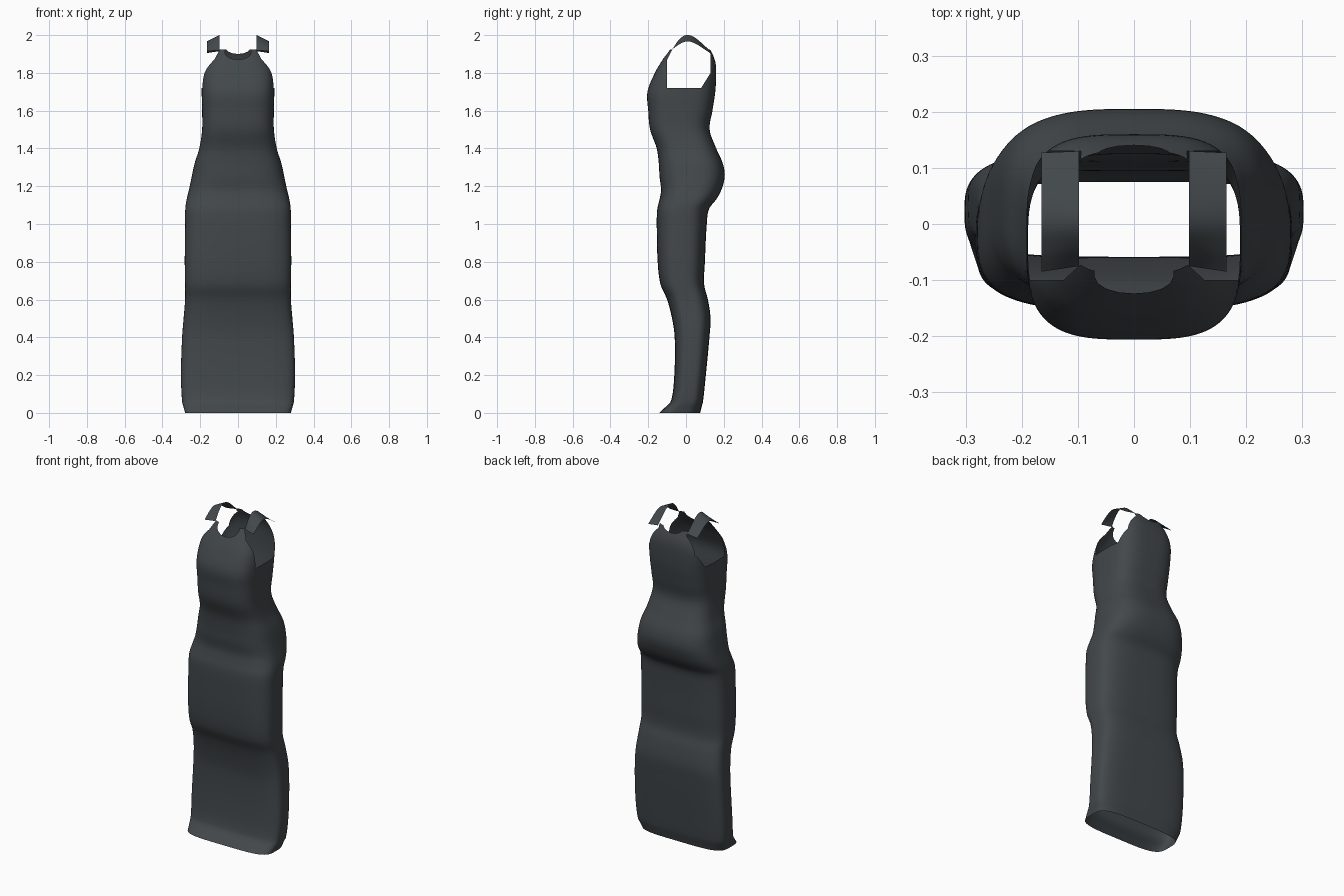
import bpy
import bmesh
import math
from mathutils import Vector

if "Cube" in bpy.data.objects:
    bpy.data.objects.remove(bpy.data.objects["Cube"], do_unlink=True)

# Charcoal cloth
cloth = bpy.data.materials.new("charcoal cloth")
cloth.use_nodes = True
cloth.diffuse_color = (0.055, 0.064, 0.070, 1)
shader = cloth.node_tree.nodes["Principled BSDF"]
shader.inputs["Base Color"].default_value = cloth.diffuse_color
shader.inputs["Roughness"].default_value = 0.8

# Height, half width, front y, back y
STATIONS = [
    (0, .28, -.14, .075), (.03, .288, -.11, .082), (.06, .296, -.08, .09),
    (.2, .302, -.062, .105), (.4, .296, -.06, .124), (.5, .288, -.074, .13),
    (.6, .28, -.1, .116), (.68, .28, -.135, .096), (.8, .282, -.15, .1),
    (1, .28, -.155, .11), (1.08, .279, -.152, .122), (1.13, .272, -.14, .16),
    (1.18, .26, -.132, .187), (1.25, .245, -.14, .205), (1.32, .23, -.144, .195),
    (1.4, .205, -.155, .16), (1.5, .19, -.19, .125), (1.6, .19, -.2, .14),
    (1.7, .192, -.204, .155), (1.8, .187, -.165, .16), (1.86, .16, -.13, .155),
    (1.925, .122, -.088, .13),
]


def smooth_sample(rows, u):
    """Cubic interpolation through rows, keyed on their first value."""
    i = 0
    while i < len(rows) - 2 and u > rows[i + 1][0]:
        i += 1
    before, a, b = rows[max(i - 1, 0)], rows[i], rows[i + 1]
    after = rows[min(i + 2, len(rows) - 1)]
    h = b[0] - a[0]
    t = (u - a[0]) / h
    result = []
    for k in range(1, len(a)):
        m0 = (b[k] - before[k]) / (b[0] - before[0]) * h
        m1 = (after[k] - a[k]) / (after[0] - a[0]) * h
        d = b[k] - a[k]
        result.append(a[k] + t * (m0 + t * (3 * d - 2 * m0 - m1 + t * (m0 + m1 - 2 * d))))
    return result


def power(value, exponent):
    return math.copysign(abs(value) ** exponent, value)


def bridge(bm, lower, upper, closed):
    count = len(lower)
    for i in range(count if closed else count - 1):
        j = (i + 1) % count
        bm.faces.new((lower[i], lower[j], upper[j], upper[i]))


def cut_opening(bm, outline, axis, side):
    """Cut a convex, counterclockwise outline (axis, z) out of the shell."""
    def near(face):
        c = face.calc_center_median()
        return c.z > 1.65 and side(c)

    edges = list(zip(outline, outline[1:] + outline[:1]))
    planes = []
    for (u0, z0), (u1, z1) in edges:
        point, normal = Vector((0, 0, z0)), Vector((0, 0, u0 - u1))
        point[axis], normal[axis] = u0, z1 - z0
        planes.append((point, normal.normalized()))
    for point, normal in planes:
        faces = [f for f in bm.faces if near(f)]
        geom = set(faces)
        for f in faces:
            geom.update(f.edges)
            geom.update(f.verts)
        bmesh.ops.bisect_plane(bm, geom=list(geom), dist=1e-5,
                               plane_co=point, plane_no=normal)
    inside = [f for f in bm.faces if near(f) and all(
        (f.calc_center_median() - p).dot(n) < 0 for p, n in planes)]
    bmesh.ops.delete(bm, geom=inside, context='FACES')


def finish(bm, name):
    mesh = bpy.data.meshes.new(name)
    bm.to_mesh(mesh)
    bm.free()
    mesh.materials.append(cloth)
    obj = bpy.data.objects.new(name, mesh)
    bpy.context.collection.objects.link(obj)
    bpy.ops.object.select_all(action='DESELECT')
    obj.select_set(True)
    bpy.context.view_layer.objects.active = obj
    bpy.ops.object.shade_smooth_by_angle(angle=math.radians(40))
    return obj


# Dress body: rounded-box sections lofted from hem to neckline
ROWS, COLUMNS = 110, 96
bm = bmesh.new()
previous = None
for r in range(ROWS + 1):
    z = STATIONS[-1][0] * r / ROWS
    half, front, back = smooth_sample(STATIONS, z)
    middle, depth = (front + back) / 2, (back - front) / 2
    exponent = 2 / (3 + 0.8 * abs(z - 1.25))
    ring = []
    for c in range(COLUMNS):
        angle = math.tau * c / COLUMNS
        ring.append(bm.verts.new((half * power(math.cos(angle), exponent),
                                  middle + depth * power(math.sin(angle), exponent), z)))
    if previous:
        bridge(bm, previous, ring, True)
    previous = ring

# Armholes, left and right
armhole = [(-.1, 1.72), (.08, 1.72), (.13, 1.8), (.13, 1.9),
           (.1, 1.95), (0, 1.975), (-.065, 1.94), (-.1, 1.87)]
for sign in (-1, 1):
    cut_opening(bm, armhole, 1, lambda c: c.x * sign > 0.02)

# Scooped neckline, deeper at the front
for sign, bottom in ((-1, 1.87), (1, 1.9)):
    scoop = [(.07 * math.cos(a), bottom + .04 * (1 + math.sin(a)))
             for a in (math.pi * (1 + i / 8) for i in range(9))]
    scoop += [(.07, 2.1), (-.07, 2.1)]
    cut_opening(bm, scoop, 0, lambda c: c.y * sign > 0.02)
finish(bm, "dress_body")

# Shoulder straps: step, inner y, inner z, outer y, outer z
STRAP = [(0, -.075, 1.92, -.085, 1.915), (1, -.04, 1.972, -.045, 1.945),
         (2, 0, 2, 0, 1.966), (3, .05, 1.985, .05, 1.955),
         (4, .13, 1.915, .127, 1.905)]
for name, sign in (("left_strap", 1), ("right_strap", -1)):
    bm = bmesh.new()
    previous = None
    for s in range(25):
        yi, zi, yo, zo = smooth_sample(STRAP, s / 6)
        row = []
        for c in range(5):
            t = c / 4
            row.append(bm.verts.new((sign * (.098 + .067 * t), yi + (yo - yi) * t,
                                     zi + (zo - zi) * t)))
        if previous:
            bridge(bm, previous, row, False)
        previous = row
    bmesh.ops.recalc_face_normals(bm, faces=bm.faces)
    if sum(f.normal.z for f in bm.faces) < 0:
        bmesh.ops.reverse_faces(bm, faces=bm.faces)
    finish(bm, name)
